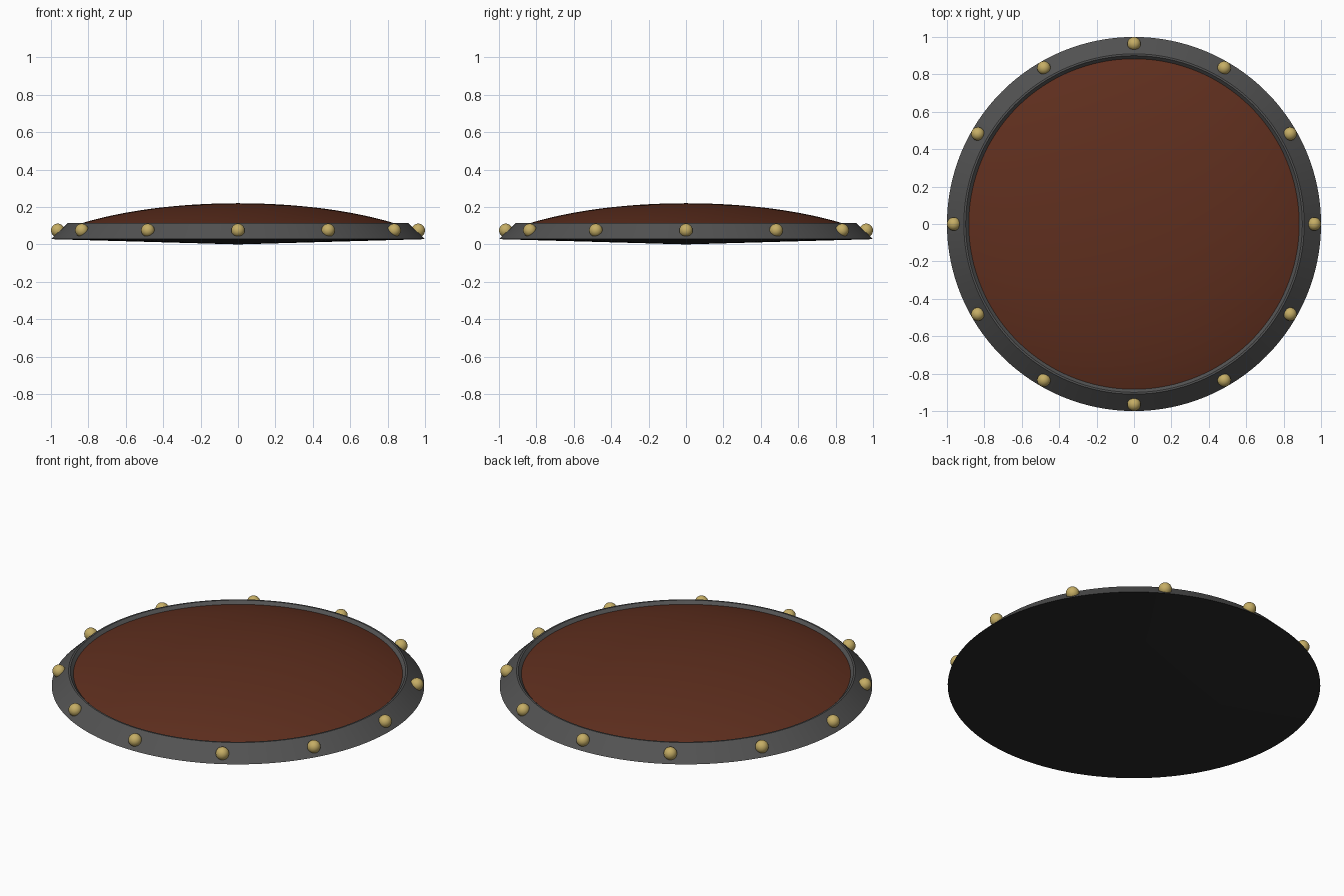
import bpy, bmesh, math

if "Cube" in bpy.data.objects:
    bpy.data.objects.remove(bpy.data.objects["Cube"])

SEG = 128


def material(name, rgb):
    m = bpy.data.materials.new(name)
    m.diffuse_color = (*rgb, 1)
    m.use_nodes = True
    m.node_tree.nodes["Principled BSDF"].inputs["Base Color"].default_value = m.diffuse_color
    return m


def finish(name, bm, mat):
    bmesh.ops.recalc_face_normals(bm, faces=bm.faces)
    me = bpy.data.meshes.new(name)
    bm.to_mesh(me)
    bm.free()
    me.materials.append(mat)
    ob = bpy.data.objects.new(name, me)
    bpy.context.collection.objects.link(ob)
    bpy.ops.object.select_all(action='DESELECT')
    ob.select_set(True)
    bpy.context.view_layer.objects.active = ob
    bpy.ops.object.shade_smooth_by_angle(angle=math.radians(30))
    return ob


def lathe(name, profile, mat, closed=False):
    """Spin an (r, z) profile around the z axis."""
    bm = bmesh.new()
    vs = [bm.verts.new((r, 0, z)) for r, z in profile]
    pairs = list(zip(vs, vs[1:])) + ([(vs[-1], vs[0])] if closed else [])
    edges = [bm.edges.new(p) for p in pairs]
    bmesh.ops.spin(bm, geom=vs + edges, cent=(0, 0, 0), axis=(0, 0, 1),
                   angle=math.tau, steps=SEG, use_duplicate=False)
    bmesh.ops.remove_doubles(bm, verts=bm.verts, dist=1e-5)
    ob = finish(name, bm, mat)
    # outward normals for the open dome and back
    if not closed:
        up = sum(p.normal.z for p in ob.data.polygons) > 0
        if up != (name == "shield_face"):
            ob.data.flip_normals()
    return ob


leather = material("brown_face", (0.115, 0.028, 0.013))
iron = material("dark_iron", (0.085, 0.085, 0.085))
backing = material("black_back", (0.022, 0.022, 0.022))
brass = material("brass", (0.56, 0.42, 0.13))

# domed face, tucked under the rim
lathe("shield_face", [(r, -0.158 + 0.378 * math.sqrt(1 - (r / 1.2) ** 2))
                      for r in [0.89 * i / 20 for i in range(21)]], leather)

# bevelled metal rim
lathe("rim", [(1.0, 0.028), (0.91, 0.115), (0.90, 0.115), (0.88, 0.094)], iron)

# shallow conical back
lathe("back_plate", [(0, 0), (0.5, 0.014), (1.0, 0.028)], backing)

# outward normals of the rim
rim = bpy.data.objects["rim"]
if sum(p.normal.z * p.area for p in rim.data.polygons) < 0:
    rim.data.flip_normals()

# brass rivets around the rim
for i in range(12):
    a = math.tau * i / 12
    bm = bmesh.new()
    bmesh.ops.create_uvsphere(bm, u_segments=24, v_segments=16, radius=0.036)
    rivet = finish(f"rivet_{i + 1}", bm, brass)
    rivet.location = (0.964 * math.cos(a), 0.964 * math.sin(a), 0.075)
